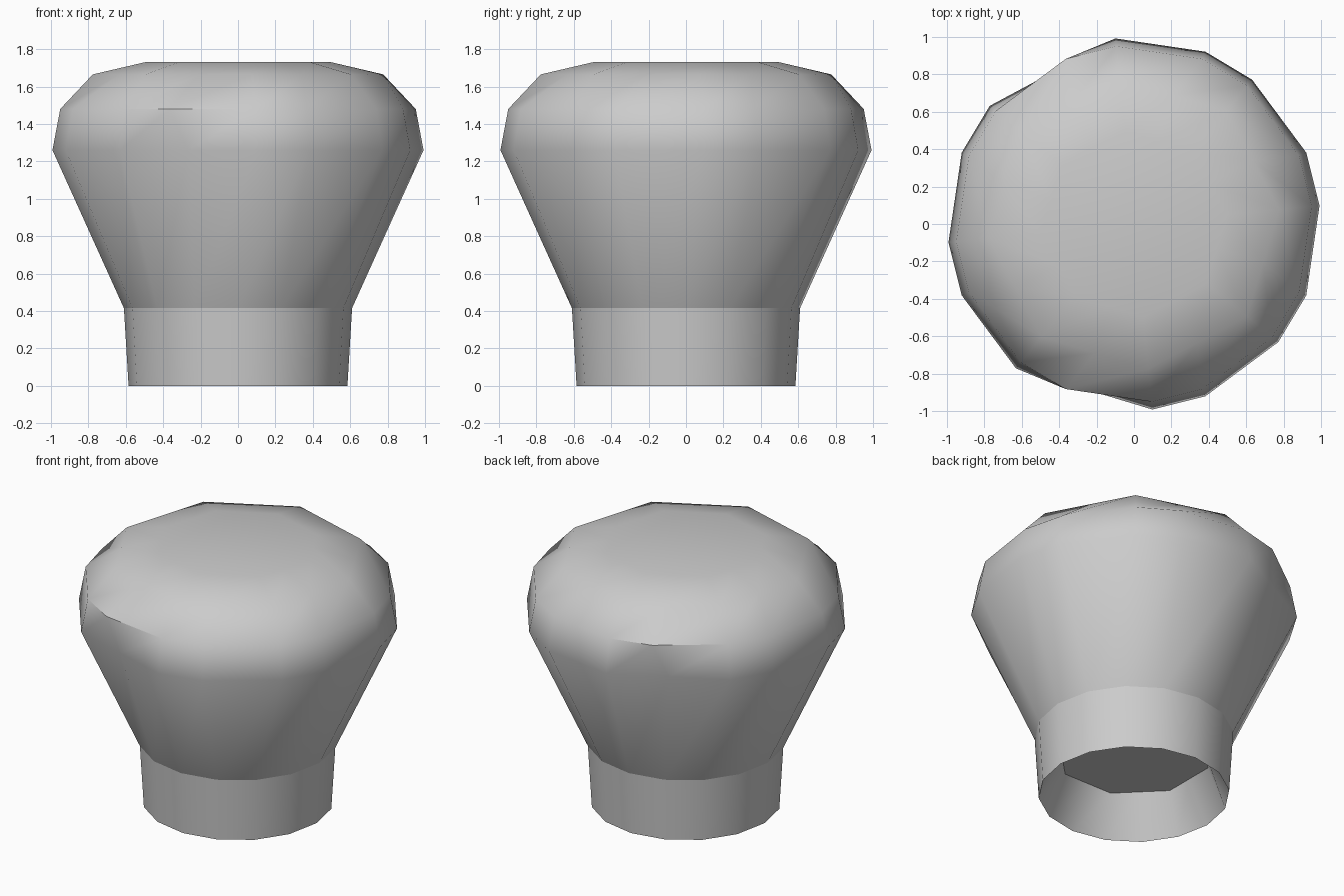
import bpy, bmesh, math
from mathutils import Vector

if "Cube" in bpy.data.objects:
    bpy.data.objects.remove(bpy.data.objects["Cube"])

SIDES = 16


def ring_points(radius, z, twist=0.0, flat=()):
    """Sixteen points; even ones are twisted, indices in 'flat' lie on the chord of their neighbours."""
    pts = []
    for j in range(SIDES):
        a = math.radians(j * 360 / SIDES + (twist if j % 2 == 0 else 0))
        pts.append(Vector((radius * math.cos(a), radius * math.sin(a), z)))
    for j in flat:
        pts[j] = (pts[j - 1] + pts[(j + 1) % SIDES]) / 2
    return pts


def lofted(name, rings, smooth_angle, close_end=True):
    bm = bmesh.new()
    loops = [[bm.verts.new(p) for p in r] for r in rings]
    for a, b in zip(loops, loops[1:]):
        n = len(a)
        for j in range(n):
            k = (j + 1) % n
            bm.faces.new((a[j], a[k], b[k], b[j]))
    if close_end:
        bm.faces.new(loops[-1])
    mesh = bpy.data.meshes.new(name)
    bm.to_mesh(mesh)
    bm.free()
    obj = bpy.data.objects.new(name, mesh)
    bpy.context.collection.objects.link(obj)
    bpy.ops.object.select_all(action='DESELECT')
    obj.select_set(True)
    bpy.context.view_layer.objects.active = obj
    bpy.ops.object.shade_smooth_by_angle(angle=math.radians(smooth_angle))
    return obj


odd = range(1, SIDES, 2)

# Bulbous head: flared cone, rounded shoulder, flat top
lofted("head", [
    ring_points(0.61, 0.415),
    ring_points(0.997, 1.26, 5.7, flat=(5, 11)),
    ring_points(0.955, 1.48, 5.7),
    ring_points(0.78, 1.665, 5.7, flat=odd),
    ring_points(0.50, 1.73, 5.7, flat=odd),
], 40)

# Slightly tapered neck
lofted("neck", [ring_points(0.585, 0), ring_points(0.61, 0.415)], 30, close_end=False)

# Tapered eight-sided recess under the neck, facing inward and down
even = range(0, SIDES, 2)
lofted("socket", [
    ring_points(0.585, 0)[::-1],
    ring_points(0.475, 0.27, flat=even)[::-1],
], 30)
